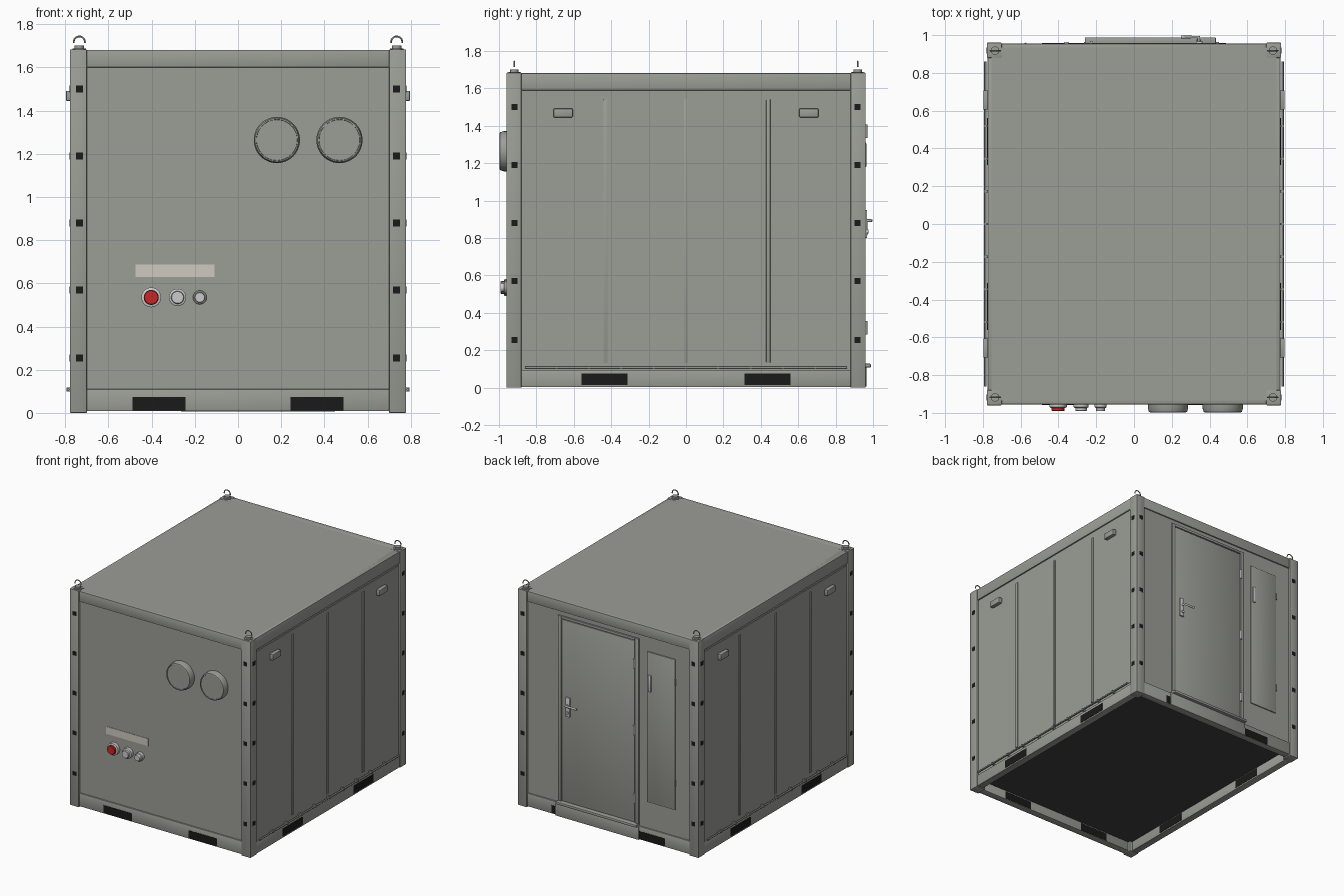
import bpy, bmesh, math
from mathutils import Matrix

if "Cube" in bpy.data.objects:
    bpy.data.objects.remove(bpy.data.objects["Cube"])


def material(name, rgb):
    m = bpy.data.materials.new(name)
    m.diffuse_color = (*rgb, 1)
    m.use_nodes = True
    m.node_tree.nodes["Principled BSDF"].inputs["Base Color"].default_value = m.diffuse_color
    return m


BODY = material("olive_grey", (0.33, 0.34, 0.305))
BLACK = material("black", (0.01, 0.01, 0.01))
DARK = material("dark_grey", (0.05, 0.05, 0.05))
RED = material("red", (0.55, 0.02, 0.02))
PLATE = material("pale_plate", (0.62, 0.59, 0.53))


def finish(name, bm, mat, smooth=False):
    bmesh.ops.recalc_face_normals(bm, faces=bm.faces)
    me = bpy.data.meshes.new(name)
    bm.to_mesh(me)
    bm.free()
    ob = bpy.data.objects.new(name, me)
    bpy.context.collection.objects.link(ob)
    if mat:
        me.materials.append(mat)
    if smooth:
        bpy.ops.object.select_all(action='DESELECT')
        ob.select_set(True)
        bpy.context.view_layer.objects.active = ob
        bpy.ops.object.shade_smooth_by_angle(angle=math.radians(35))
    return ob


def box(name, x, y, z, mat=BODY, bevel=0):
    """Box from three (min, max) ranges."""
    x, y, z = sorted(x), sorted(y), sorted(z)
    bm = bmesh.new()
    bmesh.ops.create_cube(bm, size=1)
    for v in bm.verts:
        v.co = [r[0] + (c + 0.5) * (r[1] - r[0]) for c, r in zip(v.co, (x, y, z))]
    if bevel:
        bmesh.ops.bevel(bm, geom=bm.edges[:], offset=bevel, segments=2,
                        profile=0.5, affect='EDGES')
    return finish(name, bm, mat, bevel > 0)


def lathe(name, profile, loc, axis='Z', mat=BODY, n=32):
    """Revolve (radius, height) points; height runs along Z, or towards -Y."""
    bm = bmesh.new()
    vs = [bm.verts.new((r, 0, h)) for r, h in profile]
    es = [bm.edges.new(p) for p in zip(vs, vs[1:])]
    bmesh.ops.spin(bm, geom=vs + es, cent=(0, 0, 0), axis=(0, 0, 1),
                   angle=math.tau, steps=n)
    bmesh.ops.remove_doubles(bm, verts=bm.verts, dist=1e-5)
    rot = Matrix.Rotation(math.pi / 2, 4, 'X') if axis == 'Y' else Matrix()
    bm.transform(Matrix.Translation(loc) @ rot)
    return finish(name, bm, mat, True)


def tube(name, pts, r, mat=BODY):
    cu = bpy.data.curves.new(name, 'CURVE')
    cu.dimensions = '3D'
    cu.bevel_depth, cu.bevel_resolution, cu.use_fill_caps = r, 2, True
    sp = cu.splines.new('POLY')
    sp.points.add(len(pts) - 1)
    for p, co in zip(sp.points, pts):
        p.co = (*co, 1)
    cu.materials.append(mat)
    ob = bpy.data.objects.new(name, cu)
    bpy.context.collection.objects.link(ob)
    return ob


S = (-1, 1)
HOLES = (0.255, 0.57, 0.88, 1.19, 1.50)

# Insulated body, roof sheet and dark underside
box("cabin_body", (-0.765, 0.765), (-0.945, 0.945), (0.09, 1.672))
box("roof_sheet", (-0.755, 0.755), (-0.935, 0.935), (1.66, 1.682))
box("underside", (-0.73, 0.73), (-0.91, 0.91), (0.08, 0.092), DARK)

# Corner posts with tie-down holes and lifting eyes
for sx in S:
    for sy in S:
        px, py = sx * 0.735, sy * 0.918
        box("corner_post", (sx * 0.70, sx * 0.779), (sy * 0.88, sy * 0.96), (0, 1.684), bevel=0.004)
        for z in HOLES:
            zr = (z - 0.016, z + 0.016)
            box("post_hole_end", (px - 0.016, px + 0.016), (sy * 0.93, sy * 0.961), zr, BLACK)
            box("post_hole_side", (sx * 0.75, sx * 0.7805), (py - 0.016, py + 0.016), zr, BLACK)
        lathe("lifting_boss", [(0, 0), (0.032, 0), (0.032, 0.005), (0.022, 0.006),
                               (0.022, 0.018), (0, 0.018)], (px, py, 1.683))
        arc = [math.radians(a) for a in range(-10, 191, 10)]
        tube("lifting_eye", [(px + 0.026 * math.cos(a), py, 1.718 + 0.026 * math.sin(a))
                             for a in arc], 0.004)

# Top and bottom frame rails with fork pockets
for s in S:
    box("end_top_rail", (-0.70, 0.70), (s * 0.90, s * 0.955), (1.60, 1.682), bevel=0.004)
    box("end_bottom_rail", (-0.70, 0.70), (s * 0.90, s * 0.955), (0.008, 0.11), bevel=0.003)
    box("side_top_rail", (s * 0.72, s * 0.775), (-0.88, 0.88), (1.59, 1.682), bevel=0.004)
    box("side_bottom_rail", (s * 0.72, s * 0.775), (-0.88, 0.88), (0.003, 0.095), bevel=0.003)
    for t in S:
        box("fork_pocket_end", (t * 0.243, t * 0.488), (s * 0.898, s * 0.957), (0.012, 0.073), BLACK)
        box("fork_pocket_side", (s * 0.718, s * 0.777), (t * 0.313, t * 0.56), (0.014, 0.075), BLACK)

# Side walls: panel sheet, cover ribs, marker lamps and tie rod
for s in S:
    box("side_panel", (s * 0.76, s * 0.769), (-0.872, 0.872), (0.118, 1.572))
    for y in (-0.43, 0, 0.44):
        box("panel_rib", (s * 0.765, s * 0.776), (y - 0.011, y + 0.011), (0.135, 1.54), bevel=0.002)
    for t in S:
        box("marker_lamp", (s * 0.765, s * 0.797), (t * 0.605, t * 0.708), (1.445, 1.492), bevel=0.005)
    tube("tie_rod", [(s * 0.787, -0.86, 0.108), (s * 0.787, 0.86, 0.108)], 0.006)
    for i in range(-4, 5):
        y = i * 0.173
        box("rod_bracket", (s * 0.765, s * 0.794), (y - 0.006, y + 0.006), (0.099, 0.117))

# Front: round vents, connectors and blank plate
for x in (0.18, 0.47):
    lathe("round_vent", [(0, 0), (0.107, 0), (0.107, 0.03), (0.101, 0.05), (0.095, 0.052),
                         (0.094, 0.047), (0, 0.047)], (x, -0.945, 1.264), 'Y', n=48)
box("blank_plate", (-0.475, -0.11), (-0.948, -0.94), (0.63, 0.687), PLATE)
for x, r, mat in ((-0.402, 0.046, RED), (-0.28, 0.04, None), (-0.177, 0.032, None)):
    lathe("connector_base", [(0, 0), (r, 0), (r, 0.024), (r * 0.85, 0.028), (0, 0.028)],
          (x, -0.945, 0.535), 'Y', None)
    q = r * 0.75
    lathe("connector_cap", [(0, 0.02), (q, 0.02), (q, 0.042), (q * 0.9, 0.046), (0, 0.046)],
          (x, -0.945, 0.535), 'Y', mat)

# Back: door frame, leaf, threshold and step plate
for x in ((0.404, 0.433), (-0.26, -0.229)):
    box("door_jamb", x, (0.94, 0.958), (0.11, 1.567), bevel=0.002)
box("door_head", (-0.229, 0.404), (0.94, 0.958), (1.548, 1.567), bevel=0.002)
box("door_leaf", (-0.224, 0.399), (0.94, 0.954), (0.13, 1.543), bevel=0.002)
box("door_threshold", (-0.26, 0.433), (0.94, 0.988), (0.108, 0.128), bevel=0.004)
box("step_plate", (-0.265, 0.45), (0.95, 0.964), (0.006, 0.108), bevel=0.002)
for z in (1.37, 0.85, 0.32):
    tube("door_hinge", [(-0.226, 0.962, z - 0.036), (-0.226, 0.962, z + 0.036)], 0.008, None)

# Door lock and lever
box("lock_plate", (0.327, 0.362), (0.95, 0.968), (0.80, 0.95), None, 0.004)
tube("door_lever", [(0.343, 0.96, 0.893), (0.343, 0.99, 0.893), (0.25, 0.99, 0.893)], 0.008, None)
tube("lock_cylinder", [(0.343, 0.96, 0.835), (0.343, 0.977, 0.835)], 0.011, None)

# Electrical hatch beside the door
box("hatch_door", (-0.572, -0.33), (0.94, 0.953), (0.315, 1.487), bevel=0.003)
box("hatch_latch", (-0.37, -0.345), (0.95, 0.964), (1.18, 1.31), None, 0.004)
for z in (1.31, 0.53):
    tube("hatch_hinge", [(-0.575, 0.954, z - 0.025), (-0.575, 0.954, z + 0.025)], 0.006)
